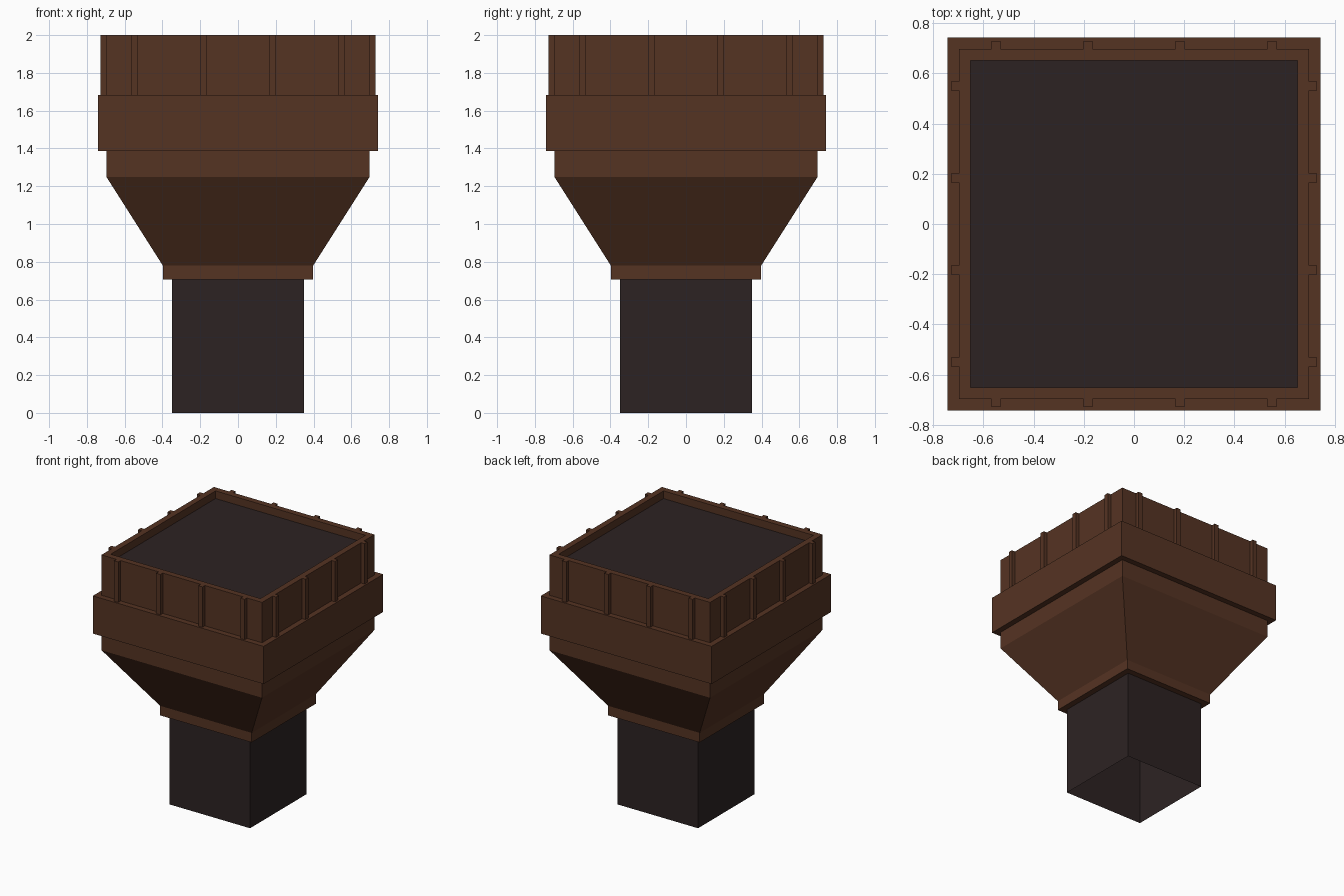
import bpy, bmesh
from mathutils import Matrix, Vector

if "Cube" in bpy.data.objects:
    bpy.data.objects.remove(bpy.data.objects["Cube"])


def material(name, rgb):
    m = bpy.data.materials.new(name)
    m.diffuse_color = (*rgb, 1)
    m.use_nodes = True
    m.node_tree.nodes["Principled BSDF"].inputs["Base Color"].default_value = m.diffuse_color
    return m


wood = material("brown wood", (0.091, 0.0335, 0.0165))
dark = material("dark charcoal", (0.0252, 0.0162, 0.0162))


def finish(name, bm, mat):
    me = bpy.data.meshes.new(name)
    bm.to_mesh(me)
    bm.free()
    me.materials.append(mat)
    ob = bpy.data.objects.new(name, me)
    bpy.context.collection.objects.link(ob)
    return ob


def square_loft(name, profile, mat):
    """Sweep a (half width, height) profile around a square plan, open at both ends."""
    bm = bmesh.new()
    rings = [[bm.verts.new((sx * r, sy * r, z))
              for sx, sy in ((-1, -1), (1, -1), (1, 1), (-1, 1))]
             for r, z in profile]
    for a, b in zip(rings, rings[1:]):
        for i in range(4):
            j = (i + 1) % 4
            bm.faces.new((a[i], a[j], b[j], b[i]))
    return finish(name, bm, mat)


# hollow square post, open at the bottom
square_loft("post", [(0.35, 0), (0.35, 0.705)], dark)

# collar, flared body, wide band, upper wall and rim in one profile
square_loft("flared_body", [
    (0.35, 0.705), (0.398, 0.705), (0.398, 0.78),
    (0.697, 1.25), (0.697, 1.387),
    (0.742, 1.387), (0.742, 1.683),
    (0.698, 1.683), (0.698, 2.0),
    (0.651, 2.0), (0.651, 1.94)], wood)

# dark surface sunk inside the rim
bm = bmesh.new()
bmesh.ops.create_grid(bm, x_segments=1, y_segments=1, size=0.651,
                      matrix=Matrix.Translation((0, 0, 1.94)))
finish("sunken_top", bm, dark)

# four vertical battens on each side of the upper wall
bm = bmesh.new()
for side in range(4):
    turn = Matrix.Rotation(side * 1.5707963, 4, 'Z')
    for x in (-0.549, -0.183, 0.183, 0.549):
        place = Matrix.Translation((x, -0.711, 1.8415))
        size = Matrix.Diagonal(Vector((0.036, 0.034, 0.317, 1)))
        bmesh.ops.create_cube(bm, size=1, matrix=turn @ place @ size)
finish("wall_battens", bm, wood)
